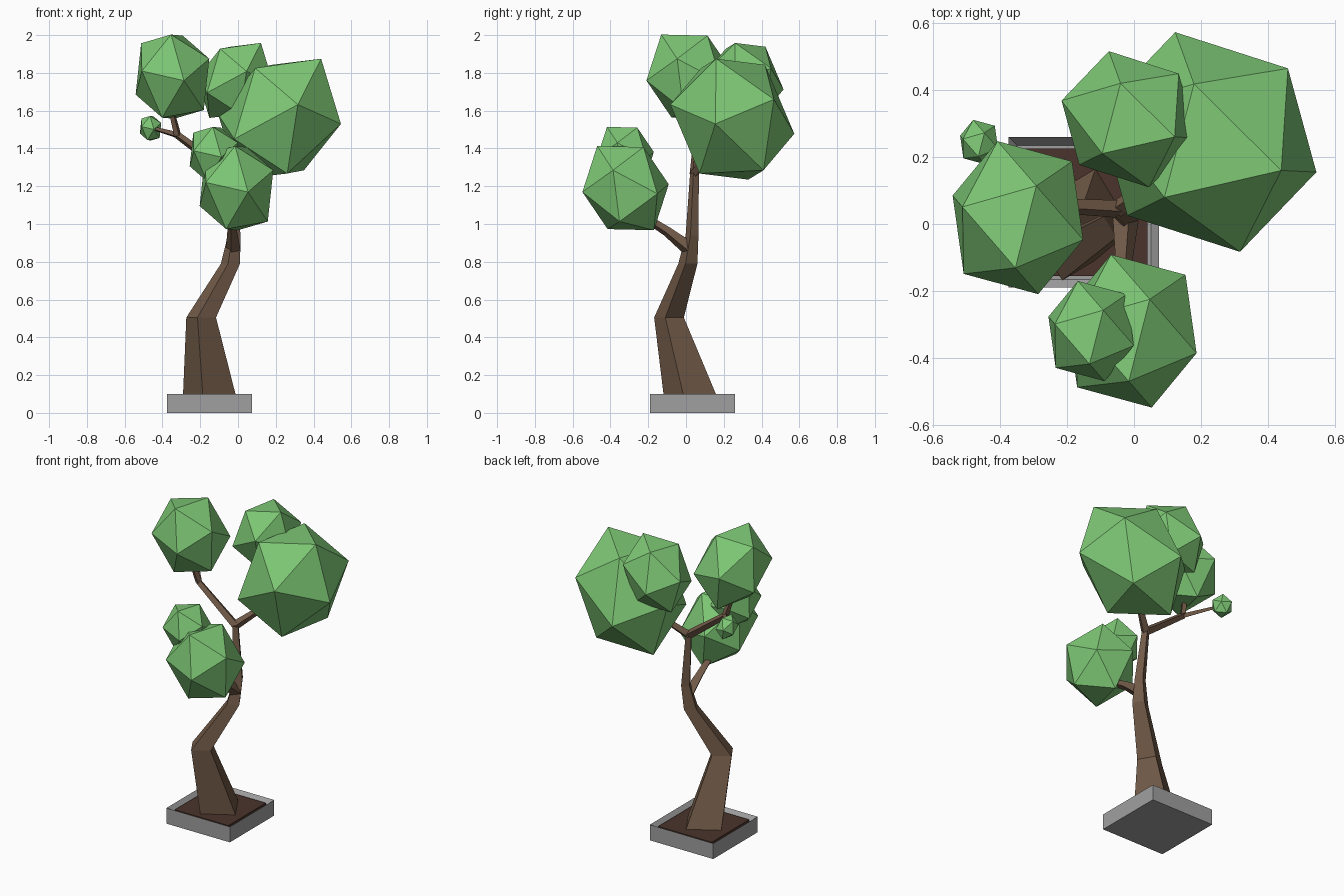
import bpy, bmesh, math
from mathutils import Vector, Matrix

if "Cube" in bpy.data.objects:
    bpy.data.objects.remove(bpy.data.objects["Cube"])


def material(name, rgb):
    m = bpy.data.materials.new(name)
    m.use_nodes = True
    m.diffuse_color = (*rgb, 1)
    m.node_tree.nodes["Principled BSDF"].inputs["Base Color"].default_value = (*rgb, 1)
    return m


LEAF = material("leaf green", (0.21, 0.58, 0.18))
BARK = material("bark brown", (0.17, 0.105, 0.066))
STONE = material("stone grey", (0.35, 0.35, 0.35))
SOIL = material("soil brown", (0.07, 0.034, 0.025))


def finish(name, bm, mat):
    bmesh.ops.recalc_face_normals(bm, faces=bm.faces)
    mesh = bpy.data.meshes.new(name)
    bm.to_mesh(mesh)
    bm.free()
    mesh.materials.append(mat)
    obj = bpy.data.objects.new(name, mesh)
    bpy.context.collection.objects.link(obj)
    return obj


def limb(name, path, radii, level=False):
    """Four-sided tapering tube; level keeps every ring horizontal."""
    bm = bmesh.new()
    pts = [Vector(p) for p in path]
    rings = []
    for i, (p, r) in enumerate(zip(pts, radii)):
        way = pts[min(i + 1, len(pts) - 1)] - pts[max(i - 1, 0)]
        rot = Matrix.Identity(3) if level else way.to_track_quat('Z', 'Y').to_matrix()
        ring = []
        for k in range(4):
            a = math.radians(-104 + 90 * k)
            ring.append(bm.verts.new(p + rot @ Vector((r * math.cos(a), r * math.sin(a), 0))))
        rings.append(ring)
    for low, high in zip(rings, rings[1:]):
        for k in range(4):
            n = (k + 1) % 4
            bm.faces.new((low[k], low[n], high[n], high[k]))
    bm.faces.new(rings[0][::-1])
    bm.faces.new(rings[-1])
    return finish(name, bm, BARK)


def foliage(name, centre, size, corners):
    """Icosahedron skewed so that one of its faces lands on the three corners."""
    bm = bmesh.new()
    bmesh.ops.create_icosphere(bm, subdivisions=1, radius=1)
    bm.faces.ensure_lookup_table()
    base = Matrix([v.co for v in bm.faces[0].verts]).transposed()
    skew = Matrix(corners).transposed() @ base.inverted()
    for v in bm.verts:
        v.co = Vector(centre) + size * (skew @ v.co)
    return finish(name, bm, LEAF)


# Planter tray with a recessed bed
MID = Vector((-0.15, 0.035, 0))
bm = bmesh.new()
bmesh.ops.create_cube(bm, size=1, matrix=Matrix.Translation(MID + Vector((0, 0, 0.05)))
                      @ Matrix.Diagonal((0.45, 0.45, 0.1, 1)))
top = [f for f in bm.faces if f.normal.z > 0.9]
bmesh.ops.inset_region(bm, faces=top, thickness=0.035)
bmesh.ops.translate(bm, verts=top[0].verts, vec=(0, 0, -0.03))
finish("planter", bm, STONE)

# Soil
bm = bmesh.new()
bmesh.ops.create_cube(bm, size=1, matrix=Matrix.Translation(MID + Vector((0, 0, 0.077)))
                      @ Matrix.Diagonal((0.38, 0.38, 0.016, 1)))
finish("soil", bm, SOIL)

# Trunk and branches
JOINT = (-0.05, 0.045, 1.27)
FORK = (-0.32, 0.06, 1.47)
limb("trunk", [(-0.15, 0.025, 0.08), (-0.195, -0.09, 0.505), (-0.04, 0.01, 0.79),
               (-0.02, 0.032, 0.94), JOINT], [0.146, 0.081, 0.052, 0.035, 0.024], level=True)
limb("low_branch", [(-0.025, 0.015, 0.87), (-0.03, -0.1, 0.96), (-0.03, -0.24, 1.05)],
     [0.04, 0.027, 0.02])
limb("high_branch", [JOINT, (0.1, 0.15, 1.4)], [0.027, 0.018])
limb("side_branch", [JOINT, FORK], [0.027, 0.02])
limb("upper_twig", [FORK, (-0.36, 0.03, 1.63)], [0.02, 0.015])
limb("outer_twig", [FORK, (-0.46, 0.235, 1.51)], [0.018, 0.01])

# Foliage: two facet shapes repeated at several sizes
LEAN = [(0.325, -0.09, -0.025), (0.22, -0.085, 0.32), (0.24, 0.22, 0.105)]
FLAT = [(0.055, 0.095, 0.217), (0.162, 0.168, -0.03), (0.195, -0.066, 0.095)]
foliage("large_foliage", (0.22, 0.245, 1.555), 1, LEAN)
foliage("back_foliage", (-0.015, 0.313, 1.76), 0.62, LEAN)
foliage("top_foliage", (-0.347, 0.019, 1.78), 1, FLAT)
foliage("front_foliage", (-0.008, -0.32, 1.19), 1, FLAT)
foliage("middle_foliage", (-0.128, -0.32, 1.368), 0.655, FLAT)
foliage("small_foliage", (-0.463, 0.245, 1.507), 0.29, FLAT)
